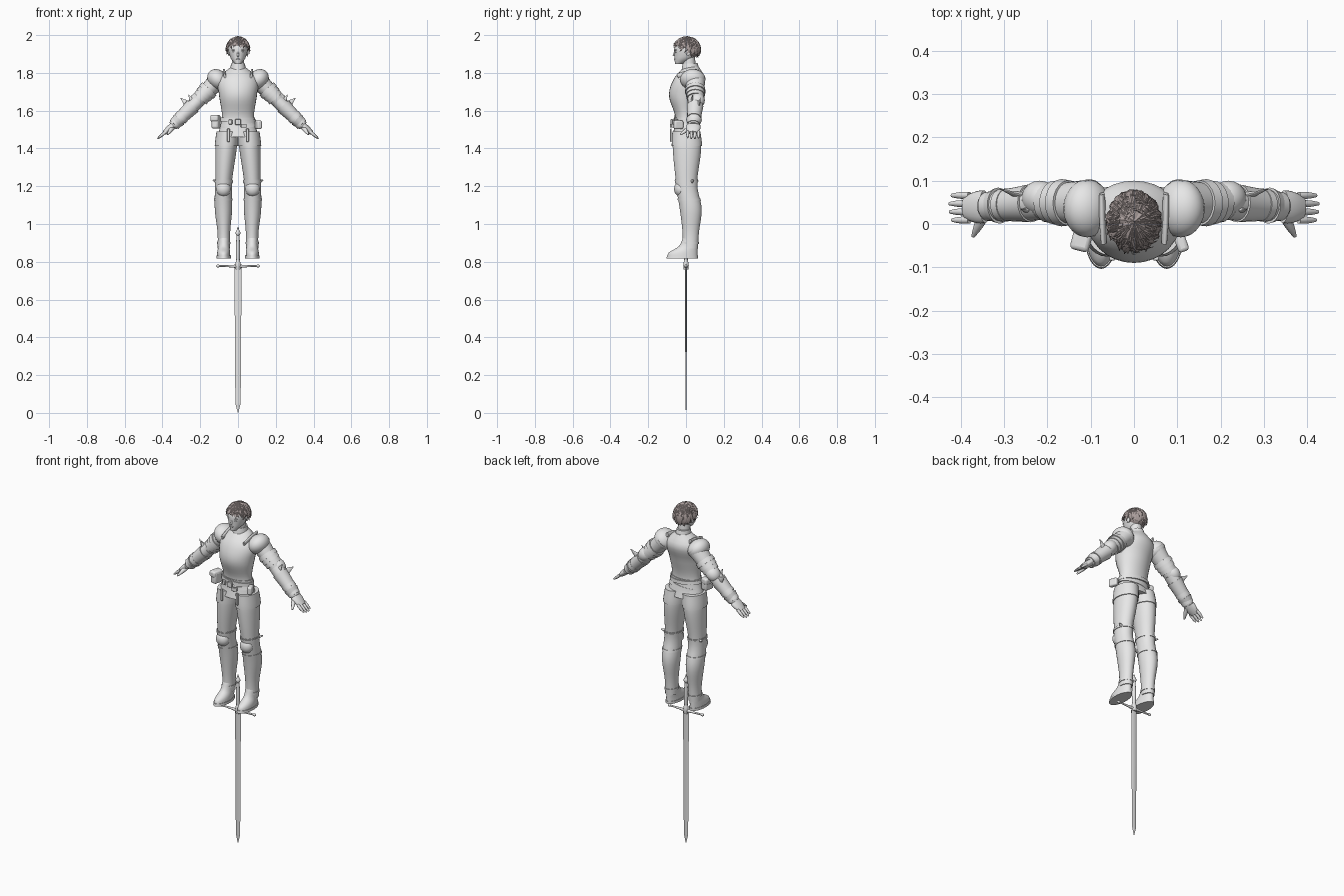
import bpy, bmesh, math, random
from mathutils import Vector, Matrix

if bpy.data.objects.get("Cube"):
    bpy.data.objects.remove(bpy.data.objects["Cube"], do_unlink=True)
random.seed(4)
parts = []


def material(name, red, green, blue):
    made = bpy.data.materials.new(name)
    made.use_nodes = True
    made.diffuse_color = (red, green, blue, 1)
    shader = made.node_tree.nodes["Principled BSDF"]
    shader.inputs["Base Color"].default_value = (red, green, blue, 1)
    return made


grey = material("plain grey", .8, .8, .8)
brown = material("dull brown hair", .4, .34, .33)


def finish(name, bm, colour=grey, mirror=False, bevel=0):
    bmesh.ops.recalc_face_normals(bm, faces=bm.faces)
    mesh = bpy.data.meshes.new(name)
    bm.to_mesh(mesh)
    bm.free()
    mesh.materials.append(colour)
    part = bpy.data.objects.new(name, mesh)
    bpy.context.collection.objects.link(part)
    if mirror:
        part.modifiers.new("Mirror", 'MIRROR').use_mirror_merge = False
    if bevel:
        rounding = part.modifiers.new("Bevel", 'BEVEL')
        rounding.width, rounding.segments = bevel, 3
    parts.append(part)


def bridge(bm, loops):
    """Join neighbouring loops of vertices with quads and cap both ends."""
    for low, high in zip(loops, loops[1:]):
        for i in range(len(low)):
            bm.faces.new((low[i - 1], low[i], high[i], high[i - 1]))
    bm.faces.new(loops[0])
    bm.faces.new(loops[-1])


def skin(name, rings, frame, sides, colour, mirror):
    """Skin ellipses given as (height, centre x, half width, front y, back y)."""
    bm = bmesh.new()
    angles = [math.tau * i / sides for i in range(sides)]
    bridge(bm, [[bm.verts.new(frame @ Vector((
        x + half * math.cos(a), (front + back + (back - front) * math.sin(a)) / 2, z)))
        for a in angles] for z, x, half, front, back in rings])
    finish(name, bm, colour, mirror)


def section(profile, z):
    """Smoothly interpolate a body profile at one height."""
    last = len(profile) - 1
    i = max(k for k in range(last) if k == 0 or profile[k][0] <= z)
    a, b = profile[i], profile[i + 1]
    before, after = profile[max(i - 1, 0)], profile[min(i + 2, last)]
    span = b[0] - a[0]
    t = (z - a[0]) / span
    result = []
    for start, end, prior, later in zip(a, b, before, after):
        leave = (end - prior) / (b[0] - before[0]) * span
        arrive = (later - start) / (after[0] - a[0]) * span
        result.append(start + (end - start) * t * t * (3 - 2 * t)
                      + leave * t * (1 - t) ** 2 - arrive * t * t * (1 - t))
    return result


def shell(name, profile, low, high, grow=0, tilt=0, steps=14, colour=grey, mirror=False):
    """A slice of a body profile, thickened outwards and optionally tilted."""
    rings = []
    for i in range(steps + 1):
        z, x, half, front, back = section(profile, low + (high - low) * i / steps)
        rings.append((z, x, half + grow, front - grow, back + grow))
    pivot = Matrix.Translation((0, 0, (low + high) / 2))
    frame = pivot @ Matrix.Rotation(tilt, 4, 'Y') @ pivot.inverted()
    skin(name, rings, frame, 28, colour, mirror)


def limb(name, start, end, first, last, bulge=0, depth=1, sides=20, mirror=True):
    """A tapering tube between two points; depth scales it front to back."""
    start, end = Vector(start), Vector(end)
    z = (end - start).normalized()
    y = Vector((0, 1, 0))
    y = (y - z * y.dot(z)).normalized()
    frame = Matrix.Translation(start) @ Matrix((y.cross(z), y, z)).transposed().to_4x4()
    rings = []
    for i in range(9):
        t = i / 8
        r = first + (last - first) * t + bulge * math.sin(math.pi * t)
        rings.append(((end - start).length * t, 0, r, -r * depth, r * depth))
    skin(name, rings, frame, sides, grey, mirror)


def ball(name, place, size, mirror=False, turn=0, colour=grey):
    bm = bmesh.new()
    bmesh.ops.create_uvsphere(bm, u_segments=24, v_segments=14, radius=1,
                              matrix=Matrix.Translation(place) @ Matrix.Rotation(turn, 4, 'Y')
                              @ Matrix.Diagonal((*size, 1)))
    finish(name, bm, colour, mirror)


def box(name, place, size, turn=0, bevel=.003, mirror=False):
    bm = bmesh.new()
    bmesh.ops.create_cube(bm, size=1, matrix=Matrix.Translation(place)
                          @ Matrix.Rotation(turn, 4, 'Z') @ Matrix.Diagonal((*size, 1)))
    finish(name, bm, mirror=mirror, bevel=bevel)


# Key sections of the body: height, centre x, half width, front y, back y
torso = [(1.42, 0, .12, -.08, .08), (1.56, 0, .085, -.056, .05), (1.68, 0, .1, -.09, .075),
         (1.77, 0, .105, -.064, .1), (1.83, 0, .04, -.01, .07)]
leg = [(.86, .075, .03, -.015, .06), (.95, .075, .03, -.015, .065), (1.08, .077, .043, -.03, .08),
       (1.2, .077, .042, -.05, .058), (1.4, .063, .056, -.07, .08), (1.5, .055, .053, -.067, .07)]
foot = [(.82, .076, .036, -.1, .06), (.85, .076, .034, -.09, .06),
        (.88, .075, .03, -.04, .06), (.93, .075, .03, -.015, .06)]
face = [(1.847, 0, .015, -.058, -.02), (1.88, 0, .04, -.061, .045),
        (1.94, 0, .05, -.06, .066), (1.98, 0, .025, -.03, .04)]

# Torso armour
shell("cuirass", torso, 1.55, 1.83)
shell("waist_rim", torso, 1.55, 1.565, .004)
limb("gorget", (0, .024, 1.8), (0, .022, 1.85), .046, .036, depth=1.1, mirror=False)
limb("shoulder_strap", (.07, -.045, 1.785), (.074, .07, 1.81), .006, .006, .002, 2)

# Belts, pouches and skirt plates
shell("skirt_plate", torso, 1.46, 1.56, .002)
shell("tasset", leg, 1.412, 1.49, .005, mirror=True)
shell("upper_belt", torso, 1.538, 1.558, .009, .06)
shell("lower_belt", torso, 1.505, 1.525, .004, -.12)
box("buckle", (0, -.075, 1.54), (.03, .012, .03))
box("belt_knot", (.03, -.075, 1.52), (.03, .014, .02), .3)
box("belt_stud", (-.04, -.07, 1.54), (.02, .014, .024), -.3)
box("right_pouch", (-.117, -.03, 1.54), (.04, .06, .07), -.25, .012)
box("right_pouch_flap", (-.12, -.03, 1.56), (.044, .065, .035), -.25, .01)
box("left_pouch", (.108, -.04, 1.525), (.026, .05, .045), .35, .008)
box("front_strap", (.05, -.08, 1.47), (.014, .008, .07), mirror=True)

# Legs, greaves and boots
shell("thigh", leg, 1.2, 1.49, mirror=True)
shell("greave", leg, .87, 1.235, .003, mirror=True)
for name, z in (("ankle", .9), ("calf", 1.13), ("knee", 1.225)):
    shell(name + "_band", leg, z - .006, z + .006, .006, steps=2, mirror=True)
ball("knee_cap", (.077, -.03, 1.185), (.038, .033, .04), True)
limb("knee_wing", (.11, .03, 1.225), (.133, .04, 1.232), .01, .003)
shell("boot", foot, .82, .93, mirror=True)
shell("sole", foot, .818, .832, .003, steps=2, mirror=True)

# Arms with layered plates
shoulder, elbow, wrist = Vector((.1, .048, 1.77)), Vector((.213, .05, 1.65)), Vector((.345, .04, 1.52))
limb("upper_arm", shoulder, elbow, .05, .036, depth=1.1)
ball("pauldron", (.108, .036, 1.765), (.05, .067, .06), True, math.pi / 4)
for i in range(3):
    t = .45 + i / 7
    limb("arm_plate_%d" % (i + 1), shoulder.lerp(elbow, t), shoulder.lerp(elbow, t + .15),
         .05 - i * .003, .052 - i * .004, depth=1.05)
limb("forearm", elbow, wrist, .037, .023, .004, 1.1)
limb("vambrace", elbow.lerp(wrist, .2), elbow.lerp(wrist, .95), .042, .032, -.001, 1.05)
limb("vambrace_band", elbow.lerp(wrist, .6), elbow.lerp(wrist, .7), .038, .038)
limb("gauntlet_cuff", elbow.lerp(wrist, .75), wrist, .038, .025, depth=1.1)
ball("elbow_cop", (.218, .06, 1.655), (.045, .04, .038), True, math.pi / 4)
limb("elbow_fin", (.262, .066, 1.63), (.305, .078, 1.668), .022, .001, depth=.4)
limb("forearm_fin", (.238, .03, 1.64), (.262, .035, 1.685), .018, .001, depth=.5)

# Hands
limb("palm", wrist, (.39, .037, 1.482), .018, .012, .002, 2.1)
for i in range(4):
    y, reach = .066 - i * .019, .042 - abs(i - 1.4) * .005
    limb("finger_%d" % (i + 1), (.38, y, 1.49), (.386 + reach, y, 1.486 - reach * .86),
         .008, .004, .002, sides=10)
limb("thumb", (.347, .02, 1.51), (.372, -.029, 1.474), .013, .004, .002, sides=10)

# Head and face
limb("neck", (0, .02, 1.81), (0, .015, 1.89), .033, .032, mirror=False)
shell("head", face, 1.847, 1.98)
limb("nose", (0, -.058, 1.915), (0, -.065, 1.889), .004, .006, mirror=False)
ball("lips", (0, -.059, 1.874), (.012, .005, .004))
ball("brow", (.02, -.054, 1.92), (.014, .006, .004), True)
ball("eye", (.02, -.053, 1.91), (.009, .005, .004), True)
ball("ear", (.049, .012, 1.908), (.006, .012, .017), True)

# Hair: scalp under swept tapering locks
shell("hairline", face, 1.95, 1.98, .006, colour=brown)
ball("scalp", (0, .02, 1.93), (.055, .054, .055), colour=brown)
bm = bmesh.new()
centre, radii = Vector((0, .005, 1.925)), Vector((.06, .07, .063))
for k in range(130):
    around = math.tau * k * .618
    start = random.uniform(0, .7) if k % 2 else random.uniform(.6, 1)
    end = 1.75 + .45 * math.sin(around) + random.uniform(-.15, .12)
    sweep, lift = random.uniform(-.5, .5), random.uniform(0, .13)
    width = random.uniform(.009, .014)
    loops = []
    for step in range(5):
        s = step / 4
        down, turn = start + (end - start) * s, around + sweep * s * s
        normal = Vector((math.sin(down) * math.cos(turn), math.sin(down) * math.sin(turn),
                         math.cos(down)))
        point = centre + normal * radii * (1 + lift * s * s)
        side = Vector((-math.sin(turn), math.cos(turn), 0)) * width * (1.02 - s) ** .6
        out = normal * .006 * (1.05 - s)
        loops.append([bm.verts.new(point + offset) for offset in (side, out, -side, -out)])
    bridge(bm, loops)
finish("hair_locks", bm, brown)

# Sword hanging point down
limb("blade_tip", (0, 0, 0), (0, 0, .05), .001, .014, depth=.25, sides=4, mirror=False)
limb("sword_blade", (0, 0, .05), (0, 0, .775), .014, .019, depth=.25, sides=4, mirror=False)
limb("blade_collar", (0, 0, .76), (0, 0, .81), .012, .009, .004, mirror=False)
limb("crossguard", (0, 0, .776), (.11, 0, .778), .01, .005, -.002, sides=12)
ball("guard_knob", (.106, 0, .778), (.01, .007, .008), True)
limb("grip", (0, 0, .8), (0, 0, .94), .009, .008, .002, mirror=False)
ball("pommel", (0, 0, .952), (.013, .012, .016))
limb("pommel_spike", (0, 0, .96), (0, 0, .985), .009, .002, mirror=False)

# Smooth shading with crisp plate edges
bpy.ops.object.select_all(action='DESELECT')
for part in parts:
    part.select_set(True)
bpy.context.view_layer.objects.active = parts[0]
bpy.ops.object.shade_smooth_by_angle(angle=math.radians(40))
